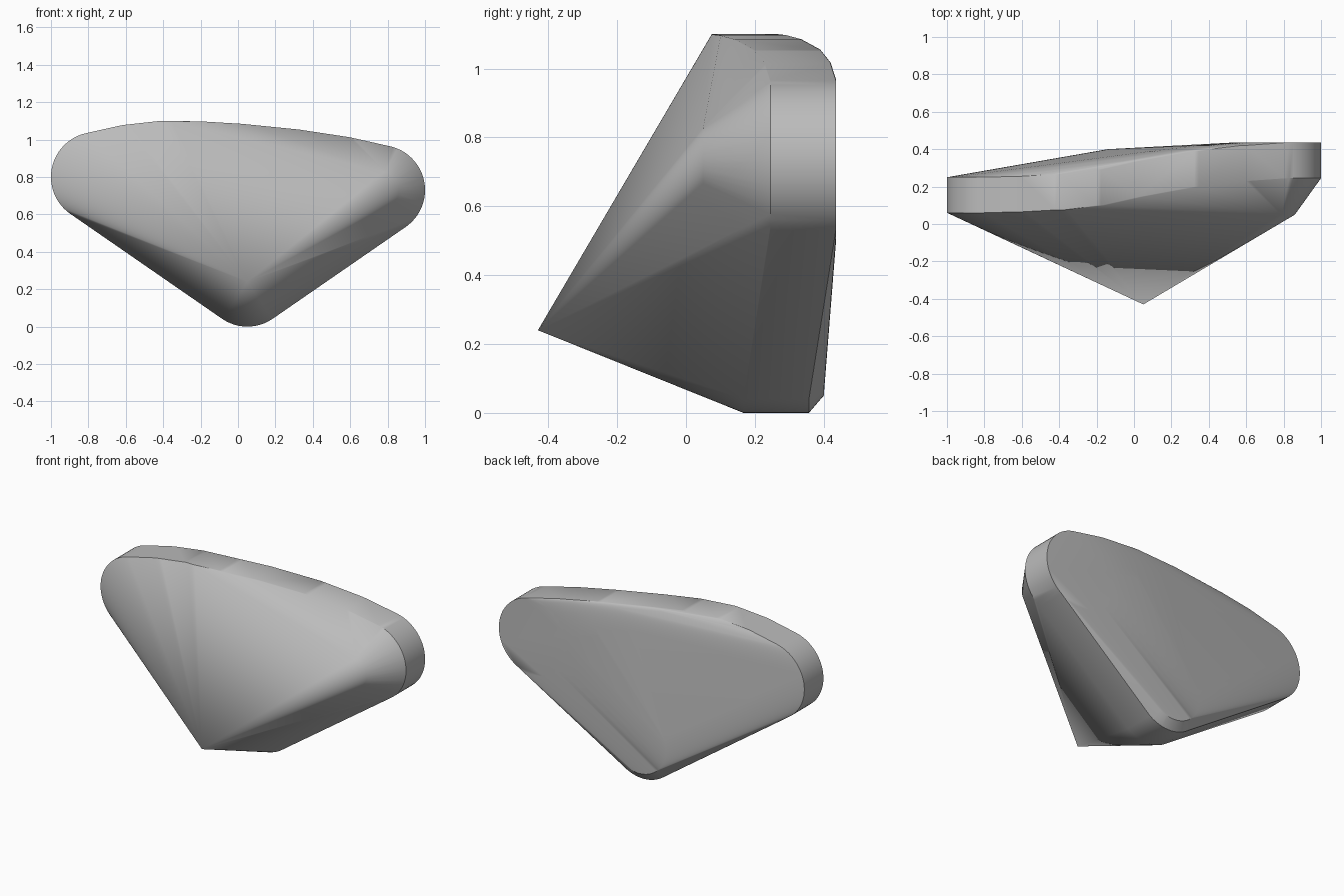
import bpy, bmesh, math

cube = bpy.data.objects.get("Cube")
if cube:
    bpy.data.objects.remove(cube, do_unlink=True)

# Material
grey = bpy.data.materials.new("plain grey")
grey.use_nodes = True
colour = (0.5, 0.5, 0.5, 1)
grey.diffuse_color = colour
grey.node_tree.nodes["Principled BSDF"].inputs["Base Color"].default_value = colour

RADIUS = 0.24
THICK = 0.19
SIDES = 64
bm = bmesh.new()


def ring(x, z, y, radius):
    """Circle of points facing front and back."""
    for i in range(SIDES):
        a = math.tau * i / SIDES
        bm.verts.new((x + radius * math.cos(a), y, z + radius * math.sin(a)))


# Discs along the bowed upper edge (x, z, back y), then the lower disc
discs = [(-0.76, 0.80, 0.25), (-0.58, 0.84, 0.255), (-0.4, 0.86, 0.265),
         (-0.2, 0.857, 0.29), (0, 0.845, 0.335), (0.3, 0.815, 0.39),
         (0.55, 0.777, 0.42), (0.76, 0.73, 0.435), (0.05, 0.24, 0.357)]
for x, z, back in discs:
    ring(x, z, back, RADIUS)
    ring(x, z, back - THICK, RADIUS)

# Small raised discs: lower back and right front, then the front point
ring(0.05, 0.24, 0.40, 0.19)
ring(0.76, 0.73, 0.05, 0.1)
bm.verts.new((0.05, -0.43, 0.24))

# Skin everything with one convex shell
result = bmesh.ops.convex_hull(bm, input=bm.verts[:])
inside = {g for g in result["geom_interior"] + result["geom_unused"]
          if isinstance(g, bmesh.types.BMVert)}
bmesh.ops.delete(bm, geom=list(inside), context='VERTS')
bmesh.ops.dissolve_limit(bm, angle_limit=math.radians(0.2),
                         verts=bm.verts[:], edges=bm.edges[:])
bmesh.ops.recalc_face_normals(bm, faces=bm.faces[:])

mesh = bpy.data.meshes.new("pointed_shell")
bm.to_mesh(mesh)
bm.free()
mesh.materials.append(grey)
shell = bpy.data.objects.new("pointed_shell", mesh)
bpy.context.collection.objects.link(shell)

# Smooth shading with sharp rims
bpy.ops.object.select_all(action='DESELECT')
shell.select_set(True)
bpy.context.view_layer.objects.active = shell
bpy.ops.object.shade_smooth_by_angle(angle=math.radians(30))
